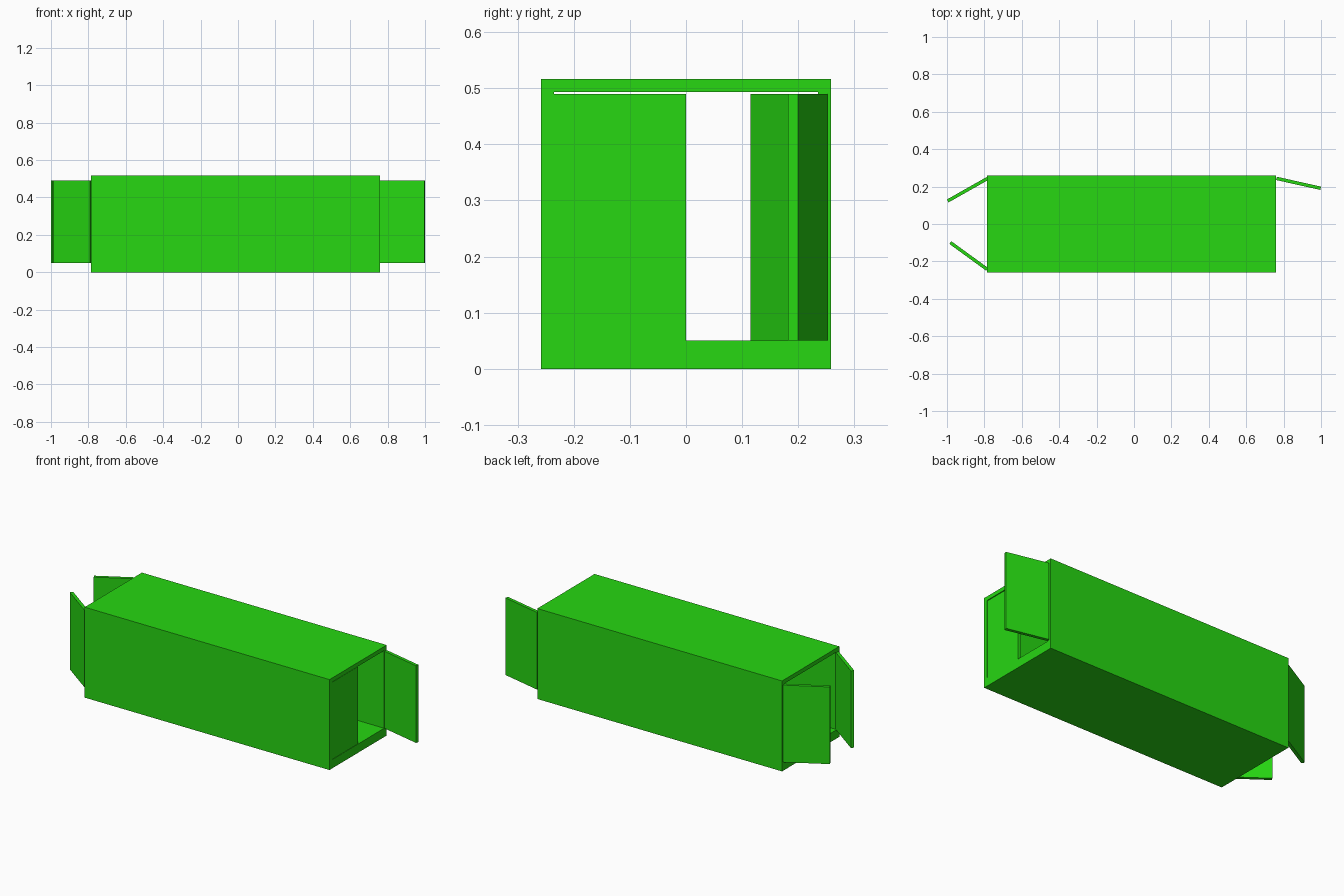
import bpy
import bmesh
from math import radians
from mathutils import Matrix, Vector

cube = bpy.data.objects.get("Cube")
if cube:
    bpy.data.objects.remove(cube, do_unlink=True)

GREEN = (0.02, 0.68, 0.006, 1)
green = bpy.data.materials.new("bright_green_paint")
green.use_nodes = True
green.diffuse_color = GREEN
green.node_tree.nodes["Principled BSDF"].inputs["Base Color"].default_value = GREEN

BACK_END, FRONT_END = -0.787, 0.758     # ends of the body along x
HALF_WIDTH, HEIGHT = 0.258, 0.516
INNER_HALF, FLOOR, CEILING = 0.235, 0.05, 0.493
DOOR_TOP, THICK = 0.49, 0.018


def add_object(name, bm):
    bmesh.ops.recalc_face_normals(bm, faces=bm.faces)
    mesh = bpy.data.meshes.new(name)
    bm.to_mesh(mesh)
    bm.free()
    mesh.materials.append(green)
    obj = bpy.data.objects.new(name, mesh)
    bpy.context.collection.objects.link(obj)
    return obj


def rectangle(bm, x, half, low, high):
    corners = ((-half, low), (half, low), (half, high), (-half, high))
    return [bm.verts.new((x, y, z)) for y, z in corners]


def bridge(bm, a, b):
    for i in range(4):
        j = (i + 1) % 4
        bm.faces.new((a[i], a[j], b[j], b[i]))


# Body: rectangular tube with a thick floor and thin walls
bm = bmesh.new()
rings = []
for x in (BACK_END, FRONT_END):
    outer = rectangle(bm, x, HALF_WIDTH, 0, HEIGHT)
    inner = rectangle(bm, x, INNER_HALF, FLOOR, CEILING)
    rings.append((outer, inner))
(back_outer, back_inner), (front_outer, front_inner) = rings
bridge(bm, back_outer, front_outer)
bridge(bm, back_inner, front_inner)
bridge(bm, back_outer, back_inner)
bridge(bm, front_outer, front_inner)
add_object("container_body", bm)


def add_door(name, hinge_x, end, side, swing, width):
    """Slab hinged on its inner corner; swing is measured from the body's long axis."""
    bm = bmesh.new()
    bmesh.ops.create_cube(bm, size=1)
    bmesh.ops.scale(bm, vec=(width, THICK, DOOR_TOP - FLOOR), verts=bm.verts)
    bmesh.ops.translate(bm, vec=(width / 2, THICK / 2, 0), verts=bm.verts)
    bmesh.ops.rotate(bm, cent=(0, 0, 0), verts=bm.verts,
                     matrix=Matrix.Rotation(-radians(swing), 3, 'Z'))
    # Mirror the slab to the chosen end and side
    bmesh.ops.scale(bm, vec=(end, side, 1), verts=bm.verts)
    door = add_object(name, bm)
    door.location = Vector((hinge_x, side * INNER_HALF, (DOOR_TOP + FLOOR) / 2))


# Doors: one closed, three swung open by different amounts
add_door("open_end_door_left", 0.76, 1, 1, 12.6, 0.242)
add_door("closed_end_door_right", FRONT_END - THICK - 0.002, 1, -1, 90, INNER_HALF)
add_door("far_end_door_left", -0.78, -1, 1, 29.5, 0.243)
add_door("far_end_door_right", -0.78, -1, -1, 36, 0.243)
